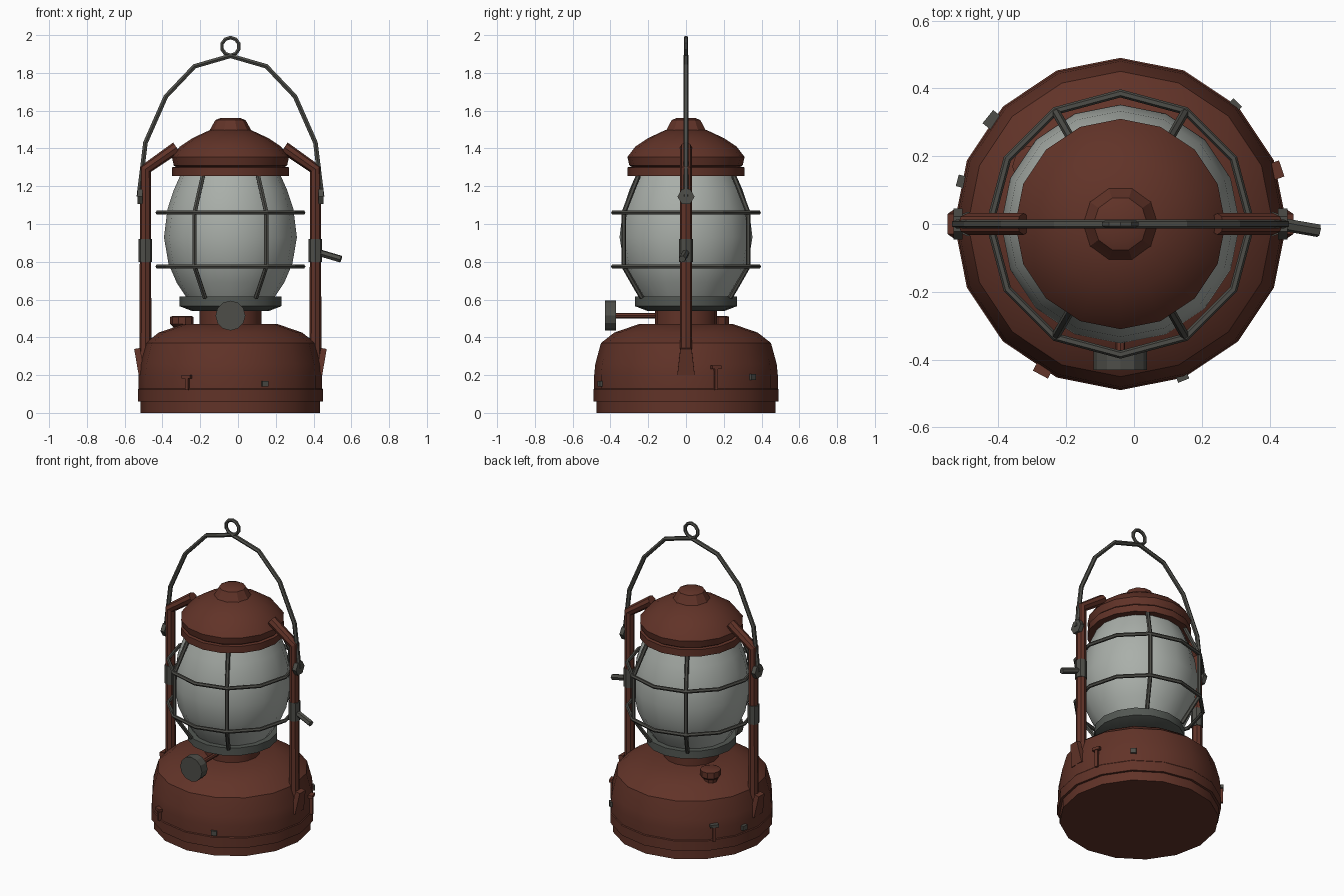
import bpy, bmesh, math
from mathutils import Vector, Matrix

cube = bpy.data.objects.get("Cube")
if cube:
    bpy.data.objects.remove(cube)

CX = -0.04  # lantern axis


def material(name, rgb):
    m = bpy.data.materials.new(name)
    m.use_nodes = True
    m.diffuse_color = (*rgb, 1)
    node = next(n for n in m.node_tree.nodes if n.type == 'BSDF_PRINCIPLED')
    node.inputs["Base Color"].default_value = (*rgb, 1)
    return m


RED = material("rust_red", (0.12, 0.033, 0.021))
METAL = material("dark_metal", (0.075, 0.075, 0.065))
STEEL = material("collar_grey", (0.085, 0.095, 0.085))
GLASS = material("frosted_glass", (0.40, 0.43, 0.40))


def finish(name, mesh, mat, smooth=True):
    mesh.materials.clear()
    mesh.materials.append(mat)
    ob = bpy.data.objects.new(name, mesh)
    bpy.context.collection.objects.link(ob)
    if smooth:
        bpy.ops.object.select_all(action='DESELECT')
        ob.select_set(True)
        bpy.context.view_layer.objects.active = ob
        bpy.ops.object.shade_smooth_by_angle(angle=math.radians(28))
    return ob


def from_bmesh(name, bm, mat, smooth=True):
    bmesh.ops.recalc_face_normals(bm, faces=bm.faces)
    mesh = bpy.data.meshes.new(name)
    bm.to_mesh(mesh)
    bm.free()
    return finish(name, mesh, mat, smooth)


def lathe(name, profile, mat, sides=16, x=CX, y=0):
    """Revolve (radius, height) points and close both ends."""
    bm = bmesh.new()
    rings = []
    for r, z in profile:
        rings.append([bm.verts.new((x + r * math.cos(math.tau * i / sides),
                                    y + r * math.sin(math.tau * i / sides), z))
                      for i in range(sides)])
    for a, b in zip(rings, rings[1:]):
        for i in range(sides):
            j = (i + 1) % sides
            bm.faces.new((a[i], a[j], b[j], b[i]))
    bm.faces.new(rings[0])
    bm.faces.new(rings[-1])
    return from_bmesh(name, bm, mat)


def tube(name, points, radius, mat, closed=False, resolution=1):
    """Sweep a round section along a straight-segment path."""
    cu = bpy.data.curves.new(name, 'CURVE')
    cu.dimensions = '3D'
    cu.bevel_depth = radius
    cu.bevel_resolution = resolution
    cu.use_fill_caps = True
    sp = cu.splines.new('POLY')
    sp.points.add(len(points) - 1)
    for p, co in zip(sp.points, points):
        p.co = (*co, 1)
    sp.use_cyclic_u = closed
    temp = bpy.data.objects.new(name + "_path", cu)
    bpy.context.collection.objects.link(temp)
    bpy.context.view_layer.update()
    mesh = bpy.data.meshes.new_from_object(
        temp.evaluated_get(bpy.context.evaluated_depsgraph_get()))
    bpy.data.objects.remove(temp)
    for p in mesh.polygons:
        p.use_smooth = False
    return finish(name, mesh, mat, False)


def rod(name, a, b, radius, mat, sides):
    a, b = Vector(a), Vector(b)
    d = b - a
    bm = bmesh.new()
    bmesh.ops.create_cone(bm, cap_ends=True, segments=sides, radius1=radius,
                          radius2=radius, depth=d.length)
    rot = Vector((0, 0, 1)).rotation_difference(d).to_matrix().to_4x4()
    bm.transform(Matrix.Translation((a + b) / 2) @ rot)
    return from_bmesh(name, bm, mat)


def box(name, angle, r, z, size, mat, tilt=0, top_scale=1):
    """Block against the base: size is (depth, width, height)."""
    bm = bmesh.new()
    bmesh.ops.create_cube(bm, size=1)
    for v in bm.verts:
        if v.co.z > 0:
            v.co.y *= top_scale
    bm.transform(Matrix.Translation((CX, 0, 0))
                 @ Matrix.Rotation(math.radians(angle), 4, 'Z')
                 @ Matrix.Translation((r, 0, z))
                 @ Matrix.Rotation(tilt, 4, 'Y')
                 @ Matrix.Diagonal((*size, 1)))
    return from_bmesh(name, bm, mat, False)


# Fuel tank, neck, glass and chimney
lathe("fuel_tank", [(.475, 0), (.475, .06), (.49, .06), (.49, .125), (.486, .13),
                    (.486, .2), (.48, .26), (.45, .37), (.38, .425), (.25, .47)], RED)
lathe("tank_neck", [(.165, .45), (.165, .55)], RED)
lathe("glass_collar", [(.205, .54), (.27, .565), (.27, .615), (.23, .615)], STEEL)
lathe("glass_globe", [(.225, .6), (.285, .69), (.328, .79), (.352, .93),
                      (.333, 1.08), (.3, 1.18), (.26, 1.27)], GLASS)
lathe("chimney_ring", [(.31, 1.255), (.31, 1.3), (.27, 1.305)], RED)
lathe("chimney_dome", [(.27, 1.29), (.3, 1.31), (.31, 1.355), (.268, 1.41),
                       (.2, 1.455), (.11, 1.497)], RED)
lathe("chimney_knob", [(.115, 1.49), (.108, 1.5), (.08, 1.55), (.055, 1.56)], RED, 10)

# Filler cap
lathe("filler_cap", [(.04, .4), (.045, .455), (.062, .47), (.062, .508), (.05, .513)],
      RED, 10, -.297, .17)

# Wick wheel and shaft
rod("wick_shaft", (CX, -.14, .515), (CX, -.38, .515), .014, RED, 8)
rod("wick_wheel", (CX, -.371, .515), (CX, -.43, .515), .079, METAL, 12)

# Wire guard
for label, z in (("lower", .775), ("upper", 1.06)):
    tube(label + "_guard_ring",
         [(CX + .385 * math.cos(math.tau * i / 12), .385 * math.sin(math.tau * i / 12), z)
          for i in range(12)], .012, METAL, True)
for i, deg in enumerate((60, 120, 240, 300)):
    c, s = math.cos(math.radians(deg)), math.sin(math.radians(deg))
    tube(f"guard_wire_{i + 1}", [(CX + r * c, r * s, z) for r, z in
                                 ((.27, .61), (.38, .775), (.38, 1.06), (.285, 1.27))],
         .013, METAL)

# Side posts with arms, sleeves, feet and handle pivots
for side, s in (("left", 1), ("right", -1)):
    px = CX + s * .45
    tube(side + "_post", [(px, 0, .25), (px, 0, 1.29), (CX + s * .285, 0, 1.405)],
         .032, RED, resolution=2)
    rod(side + "_post_sleeve", (px, 0, .8), (px, 0, .92), .036, METAL, 8)
    box(side + "_post_foot", 90 - 90 * s, .482, .272, (.032, .092, .14), RED,
        .17, .65)
    rod(side + "_handle_pivot", (px + s * .015, 0, 1.145), (px + s * .042, 0, 1.145),
        .045, METAL, 6)

# Latch lever
rod("latch_lever", (.43, 0, .848), (.545, -.02, .814), .019, METAL, 6)

# Carrying handle with its hanging loop
half = [(.485, 1.145), (.45, 1.43), (.342, 1.675), (.19, 1.835)]
arc = [(-x, z) for x, z in half] + [(0, 1.89)] + [(x, z) for x, z in reversed(half)]
tube("carry_handle", [(CX + x, 0, z) for x, z in arc], .014, METAL)
tube("hanging_loop", [(CX + .047 * math.cos(math.tau * i / 10 + .314), 0,
                       1.94 + .047 * math.sin(math.tau * i / 10 + .314))
                      for i in range(10)], .011, METAL, True)

# Small clips and studs around the tank
for i, (deg, top, mat) in enumerate(((-118, .2, RED), (19, .25, RED), (141, .23, METAL))):
    box(f"clip_stem_{i + 1}", deg, .483, (.12 + top) / 2, (.03, .018, top - .12), RED)
    box(f"clip_head_{i + 1}", deg, .483, top - .008, (.04, .05, .018), mat)
for i, (deg, z) in enumerate(((-68, .155), (46, .19), (165, .165))):
    box(f"stud_{i + 1}", deg, .483, z, (.03, .035, .03), METAL)
